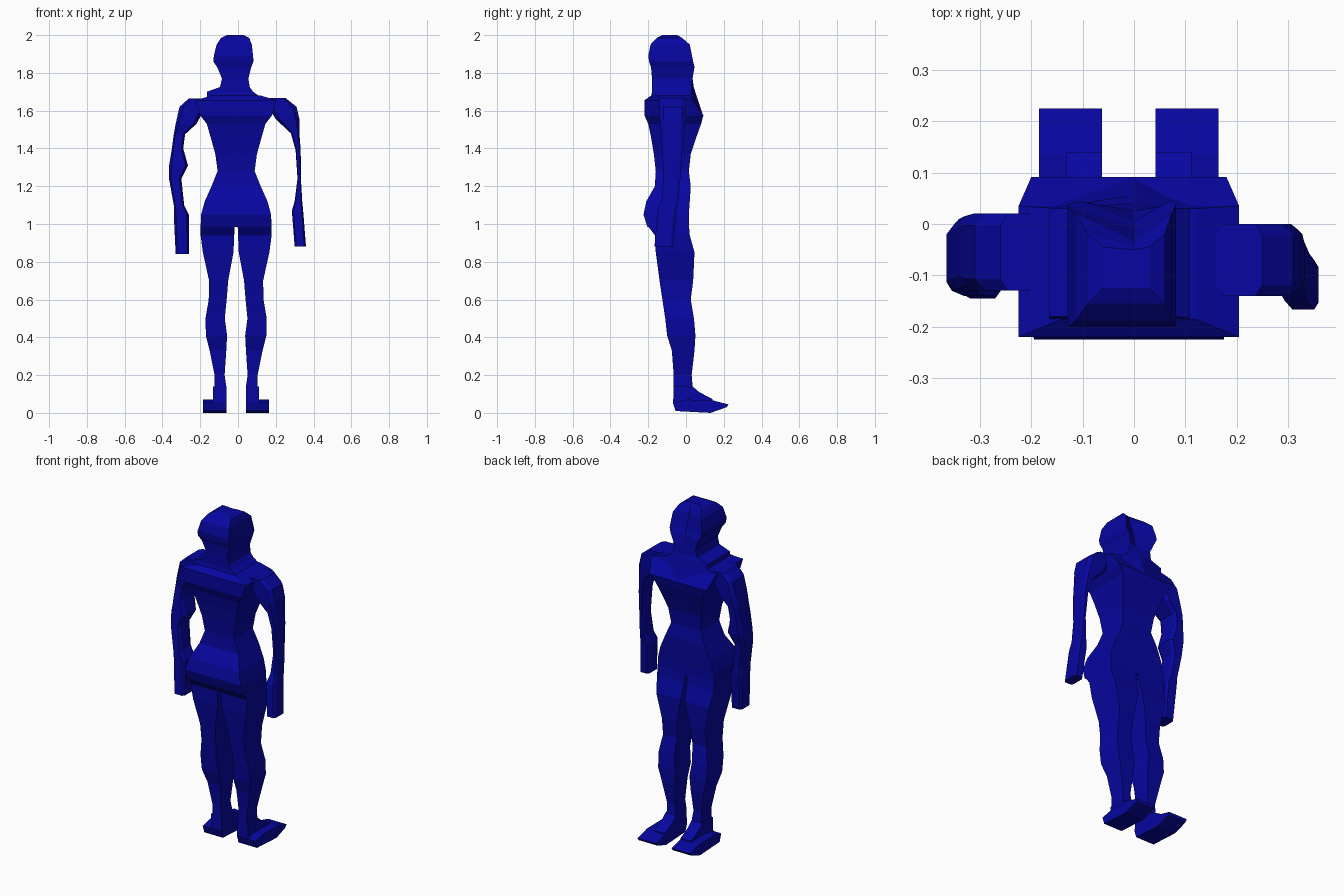
import bpy, bmesh

mat = bpy.data.materials.new("deep_blue")
mat.diffuse_color = (0.002, 0.002, 0.36, 1)
MID = -0.01  # symmetry line of the body


def finish(name, bm):
    bmesh.ops.recalc_face_normals(bm, faces=bm.faces)
    me = bpy.data.meshes.new(name)
    bm.to_mesh(me)
    bm.free()
    me.materials.append(mat)
    ob = bpy.data.objects.new(name, me)
    bpy.context.collection.objects.link(ob)
    return ob


def ring(z, x0, x1, y0, y1, cut=0, crease=None):
    """Rectangle, optionally chamfered; crease adds a front centre point at that y."""
    cx, cy = (x1 - x0) * cut, (y1 - y0) * cut
    if cut:
        pts = [(x0 + cx, y0), (x1 - cx, y0), (x1, y0 + cy), (x1, y1 - cy),
               (x1 - cx, y1), (x0 + cx, y1), (x0, y1 - cy), (x0, y0 + cy)]
    else:
        pts = [(x0, y0), (x1, y0), (x1, y1)]
        if crease is not None:
            pts.append((0.0, crease))
        pts.append((x0, y1))
    return [(x, y, z) for x, y in pts]


def loft(name, rings):
    bm = bmesh.new()
    loops = [[bm.verts.new(p) for p in r] for r in rings]
    for a, b in zip(loops, loops[1:]):
        for i in range(len(a)):
            j = (i + 1) % len(a)
            bm.faces.new((a[i], a[j], b[j], b[i]))
    bm.faces.new(loops[0][::-1])
    bm.faces.new(loops[-1])
    return finish(name, bm)


def slab(name, profile, x0, x1):
    """Side profile (y, z) extruded along x."""
    bm = bmesh.new()
    f = bm.faces.new([bm.verts.new((x0, y, z)) for y, z in profile])
    ext = bmesh.ops.extrude_face_region(bm, geom=[f])["geom"]
    bmesh.ops.translate(bm, vec=(x1 - x0, 0, 0),
                        verts=[v for v in ext if isinstance(v, bmesh.types.BMVert)])
    return finish(name, bm)


# torso: height, half width, back, front
torso = [
    (0.985, 0.188, -0.205, 0.015), (1.05, 0.185, -0.225, 0.015),
    (1.12, 0.166, -0.21, 0.02), (1.20, 0.13, -0.165, 0.025),
    (1.28, 0.098, -0.16, 0.015), (1.37, 0.11, -0.17, 0.025),
    (1.46, 0.135, -0.185, 0.055), (1.53, 0.155, -0.2, 0.08),
    (1.575, 0.19, -0.22, 0.092), (1.655, 0.215, -0.22, 0.035),
    (1.68, 0.13, -0.185, 0.03)]
loft("torso", [ring(z, MID - w, MID + w, b, f) for z, w, b, f in torso])

# head and neck, with the creased face running down to the chest
head = [
    (1.575, -0.15, 0.13, -0.16, 0.05), (1.675, -0.165, 0.115, -0.185, 0.03),
    (1.70, -0.165, 0.08, -0.18, 0.03), (1.725, -0.095, 0.062, -0.18, 0.03),
    (1.77, -0.085, 0.055, -0.18, 0.035), (1.83, -0.11, 0.07, -0.185, 0.045),
    (1.86, -0.13, 0.082, -0.195, 0.038), (1.89, -0.128, 0.08, -0.2, 0.032),
    (1.95, -0.113, 0.073, -0.188, 0.02), (1.985, -0.09, 0.06, -0.155, -0.02),
    (2.0, -0.06, 0.03, -0.125, -0.045)]
loft("head", [ring(*r, 0, -0.05 + (2 - r[0]) * 0.33) for r in head])

# arms
right_arm = [
    (1.668, 0.16, 0.25, -0.14, 0.0), (1.62, 0.16, 0.31, -0.14, 0.0),
    (1.555, 0.2, 0.325, -0.14, 0.0), (1.48, 0.28, 0.325, -0.13, -0.01),
    (1.39, 0.305, 0.332, -0.125, -0.02), (1.24, 0.315, 0.333, -0.12, -0.03),
    (1.12, 0.3, 0.34, -0.13, -0.04), (1.07, 0.285, 0.345, -0.15, -0.05),
    (0.88, 0.3, 0.36, -0.167, -0.07)]
left_arm = [
    (1.665, -0.26, -0.17, -0.13, 0.02), (1.62, -0.31, -0.17, -0.13, 0.02),
    (1.53, -0.33, -0.22, -0.13, 0.02), (1.475, -0.34, -0.28, -0.12, 0.015),
    (1.40, -0.35, -0.29, -0.125, 0.01), (1.31, -0.365, -0.265, -0.13, 0.0),
    (1.24, -0.365, -0.3, -0.13, -0.02), (1.1, -0.34, -0.285, -0.14, -0.03),
    (1.05, -0.34, -0.26, -0.14, -0.03), (0.84, -0.33, -0.26, -0.145, -0.05)]
for name, arm in (("right_arm", right_arm), ("left_arm", left_arm)):
    loft(name, [ring(*r, 0.15) for r in arm])

# legs: height, inner, outer (from the symmetry line), back, front
leg = [
    (1.0, 0.008, 0.188, -0.21, 0.015), (0.94, 0.01, 0.188, -0.165, 0.02),
    (0.85, 0.014, 0.176, -0.16, 0.045), (0.70, 0.042, 0.143, -0.14, 0.038),
    (0.60, 0.05, 0.145, -0.125, 0.025), (0.50, 0.06, 0.162, -0.11, 0.042),
    (0.41, 0.048, 0.16, -0.1, 0.05), (0.33, 0.052, 0.14, -0.075, 0.045),
    (0.20, 0.061, 0.114, -0.065, 0.03), (0.14, 0.052, 0.114, -0.066, 0.035),
    (0.05, 0.052, 0.125, -0.068, 0.05)]
sole = [(-0.07, 0.055), (-0.055, 0.01), (0.13, 0.0), (0.215, 0.03),
        (0.225, 0.045), (0.135, 0.068), (0.0, 0.07)]
instep = [(-0.066, 0.05), (0.14, 0.05), (0.14, 0.073), (0.07, 0.11), (0.035, 0.14), (-0.066, 0.14)]
for side, s in (("right", 1), ("left", -1)):
    loft(side + "_leg", [ring(z, *sorted((MID + s * i, MID + s * o)), b, f)
                         for z, i, o, b, f in leg])
    slab(side + "_foot", sole, MID + s * 0.052, MID + s * 0.175)
    slab(side + "_instep", instep, MID + s * 0.052, MID + s * 0.122)
